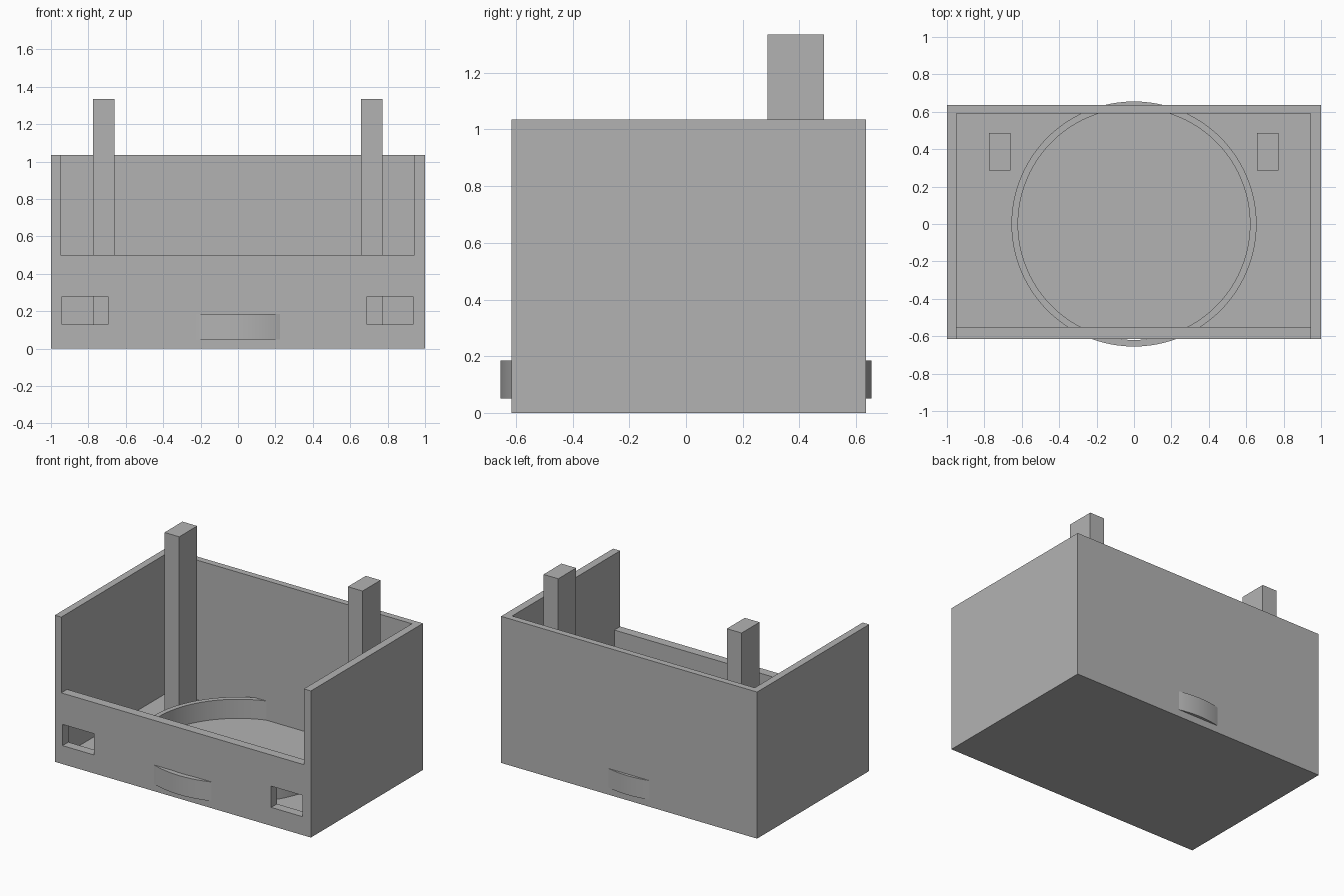
import bpy
import bmesh
from mathutils import Matrix, Vector

cube = bpy.data.objects.get("Cube")
if cube:
    bpy.data.objects.remove(cube, do_unlink=True)

grey = bpy.data.materials.new("plain grey")
grey.use_nodes = True
COLOUR = (0.45, 0.45, 0.45, 1)
grey.diffuse_color = COLOUR
grey.node_tree.nodes["Principled BSDF"].inputs["Base Color"].default_value = COLOUR


def make_object(name, bm):
    mesh = bpy.data.meshes.new(name)
    bmesh.ops.recalc_face_normals(bm, faces=bm.faces)
    bm.to_mesh(mesh)
    bm.free()
    mesh.materials.append(grey)
    obj = bpy.data.objects.new(name, mesh)
    bpy.context.collection.objects.link(obj)
    return obj


def box(name, low, high):
    low, high = Vector(low), Vector(high)
    bm = bmesh.new()
    place = Matrix.Translation((low + high) / 2) @ Matrix.Diagonal((*(high - low), 1))
    bmesh.ops.create_cube(bm, size=1, matrix=place)
    return make_object(name, bm)


def cut(target, cutter):
    mod = target.modifiers.new("cut " + cutter.name, "BOOLEAN")
    mod.operation = "DIFFERENCE"
    mod.solver = "EXACT"
    mod.object = cutter
    cutter.hide_render = True
    cutter.hide_viewport = True


# Open case: hollow interior, lowered front wall, two front windows
FLOOR = 0.05
case = box("case", (-1, -0.615, 0), (1, 0.635, 1.035))
cutters = [
    box("interior_cutter", (-0.95, -0.55, FLOOR), (0.945, 0.59, 1.2)),
    box("front_opening_cutter", (-0.95, -0.8, 0.5), (0.945, -0.5, 1.2)),
    box("right_window_cutter", (-0.94, -0.8, 0.13), (-0.695, -0.5, 0.28)),
    box("left_window_cutter", (0.69, -0.8, 0.13), (0.935, -0.5, 0.28)),
]
for cutter in cutters:
    cut(case, cutter)

# Apply the cuts, then drop the cutters
bpy.context.view_layer.update()
graph = bpy.context.evaluated_depsgraph_get()
case_mesh = bpy.data.meshes.new_from_object(case.evaluated_get(graph))
case.modifiers.clear()
case.data = case_mesh
for cutter in cutters:
    bpy.data.objects.remove(cutter, do_unlink=True)

# Tall posts near the back corners
for name, left in (("right_post", -0.775), ("left_post", 0.657)):
    box(name, (left, 0.287, FLOOR), (left + 0.115, 0.487, 1.335))

# Round retaining ring, bulging through the front and back walls
bm = bmesh.new()
profile = [bm.verts.new((r, 0, z)) for r, z in
           ((0.62, FLOOR), (0.655, FLOOR), (0.655, 0.185), (0.62, 0.185))]
edges = [bm.edges.new((profile[i], profile[(i + 1) % 4])) for i in range(4)]
bmesh.ops.spin(bm, geom=profile + edges, cent=(0, 0, 0), axis=(0, 0, 1),
               angle=6.2831853, steps=96, use_merge=True)
bmesh.ops.remove_doubles(bm, verts=bm.verts, dist=0.0005)
ring = make_object("retaining_ring", bm)
bpy.ops.object.select_all(action="DESELECT")
ring.select_set(True)
bpy.context.view_layer.objects.active = ring
bpy.ops.object.shade_smooth_by_angle(angle=0.6)
